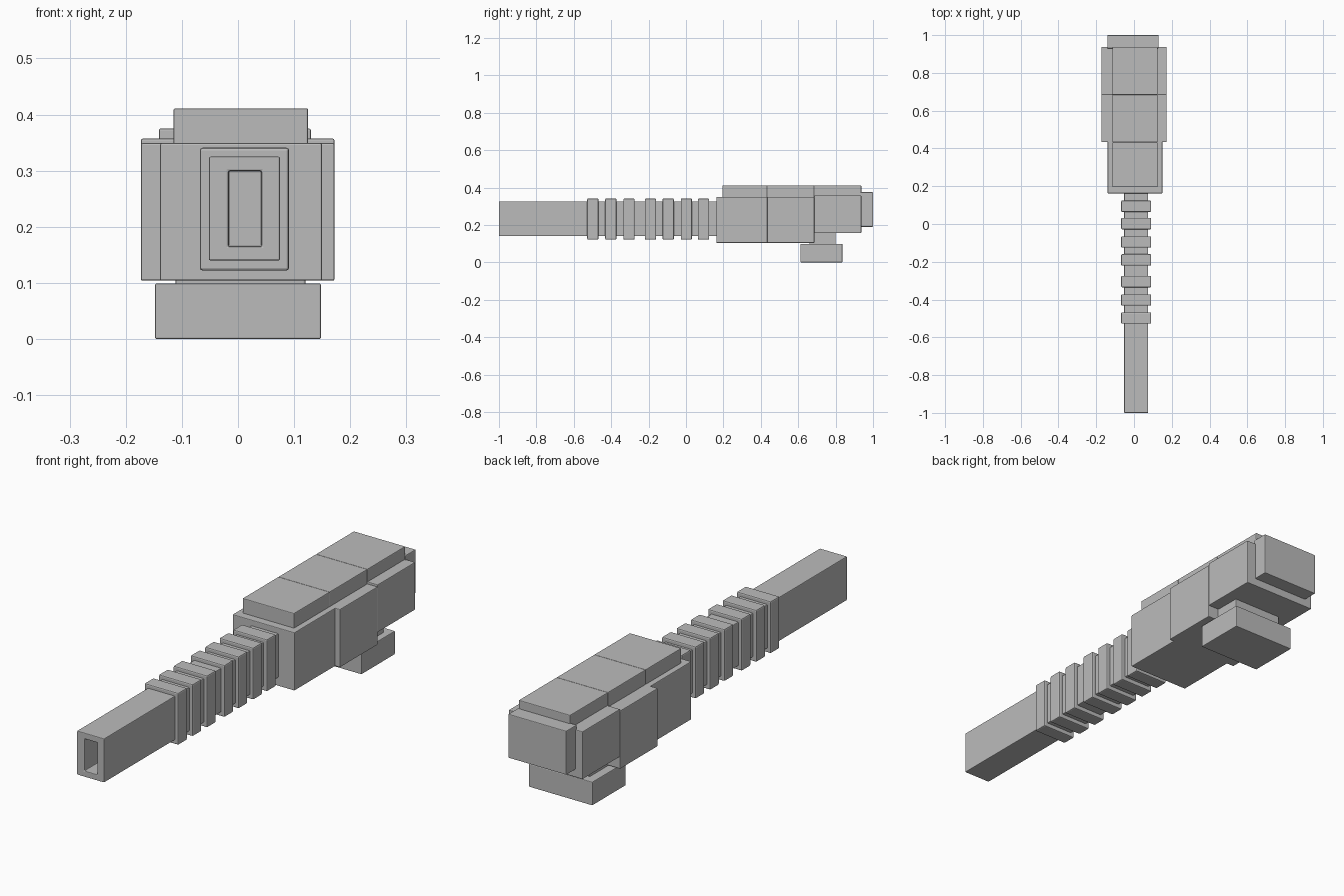
import bpy, bmesh

if "Cube" in bpy.data.objects:
    bpy.data.objects.remove(bpy.data.objects["Cube"])

grey = bpy.data.materials.new("plain_grey")
grey.diffuse_color = (0.5, 0.5, 0.5, 1)
grey.use_nodes = True
grey.node_tree.nodes["Principled BSDF"].inputs["Base Color"].default_value = grey.diffuse_color


def box(name, x, y, z, bevel=0.003, hole=None, depth=0.3):
    """Bevelled box from (min, max) ranges; hole = (x range, z range) sunk into the front."""
    bm = bmesh.new()
    bmesh.ops.create_cube(bm, size=1)
    for v in bm.verts:
        v.co = [r[0] if c < 0 else r[1] for c, r in zip(v.co, (x, y, z))]
    if hole:
        bm.normal_update()
        front = min(bm.faces, key=lambda f: f.normal.y)
        bmesh.ops.inset_region(bm, faces=[front], thickness=0.02)
        cx, cz = sum(x) / 2, sum(z) / 2
        for v in front.verts:
            v.co = (hole[0][v.co.x > cx], y[0], hole[1][v.co.z > cz])
        sunk = bmesh.ops.extrude_discrete_faces(bm, faces=[front])["faces"][0]
        for v in sunk.verts:
            v.co.y += depth
    bmesh.ops.recalc_face_normals(bm, faces=bm.faces)
    mesh = bpy.data.meshes.new(name)
    bm.to_mesh(mesh)
    bm.free()
    mesh.materials.append(grey)
    ob = bpy.data.objects.new(name, mesh)
    bpy.context.collection.objects.link(ob)
    mod = ob.modifiers.new("soft_edges", "BEVEL")
    mod.width, mod.segments, mod.limit_method = bevel, 2, "ANGLE"
    return ob


# Hollow barrel running back into the body
box("barrel", (-0.052, 0.075), (-1.0, 0.20), (0.14, 0.325),
    hole=((-0.017, 0.042), (0.165, 0.30)))

# Cooling rings around the barrel
for i, y in enumerate((-0.498, -0.402, -0.305, -0.19, -0.095, 0.002, 0.094)):
    box(f"barrel_ring_{i + 1}", (-0.068, 0.091), (y - 0.03, y + 0.03), (0.122, 0.341), 0.005)

# Body blocks
box("front_body", (-0.139, 0.150), (0.162, 0.44), (0.104, 0.349))
box("middle_body", (-0.173, 0.172), (0.434, 0.686), (0.104, 0.349))
box("rear_body", (-0.173, 0.172), (0.686, 0.937), (0.156, 0.357))
box("end_cap", (-0.141, 0.130), (0.93, 1.0), (0.19, 0.375))

# Raised top plates
for i, y in enumerate(((0.195, 0.433), (0.433, 0.684), (0.684, 0.937))):
    box(f"top_plate_{i + 1}", (-0.115, 0.125), y, (0.34, 0.411))

# Grip neck and foot below the rear body
box("grip_neck", (-0.111, 0.12), (0.66, 0.80), (0.09, 0.17))
box("grip_foot", (-0.148, 0.148), (0.612, 0.836), (0.0, 0.099))
